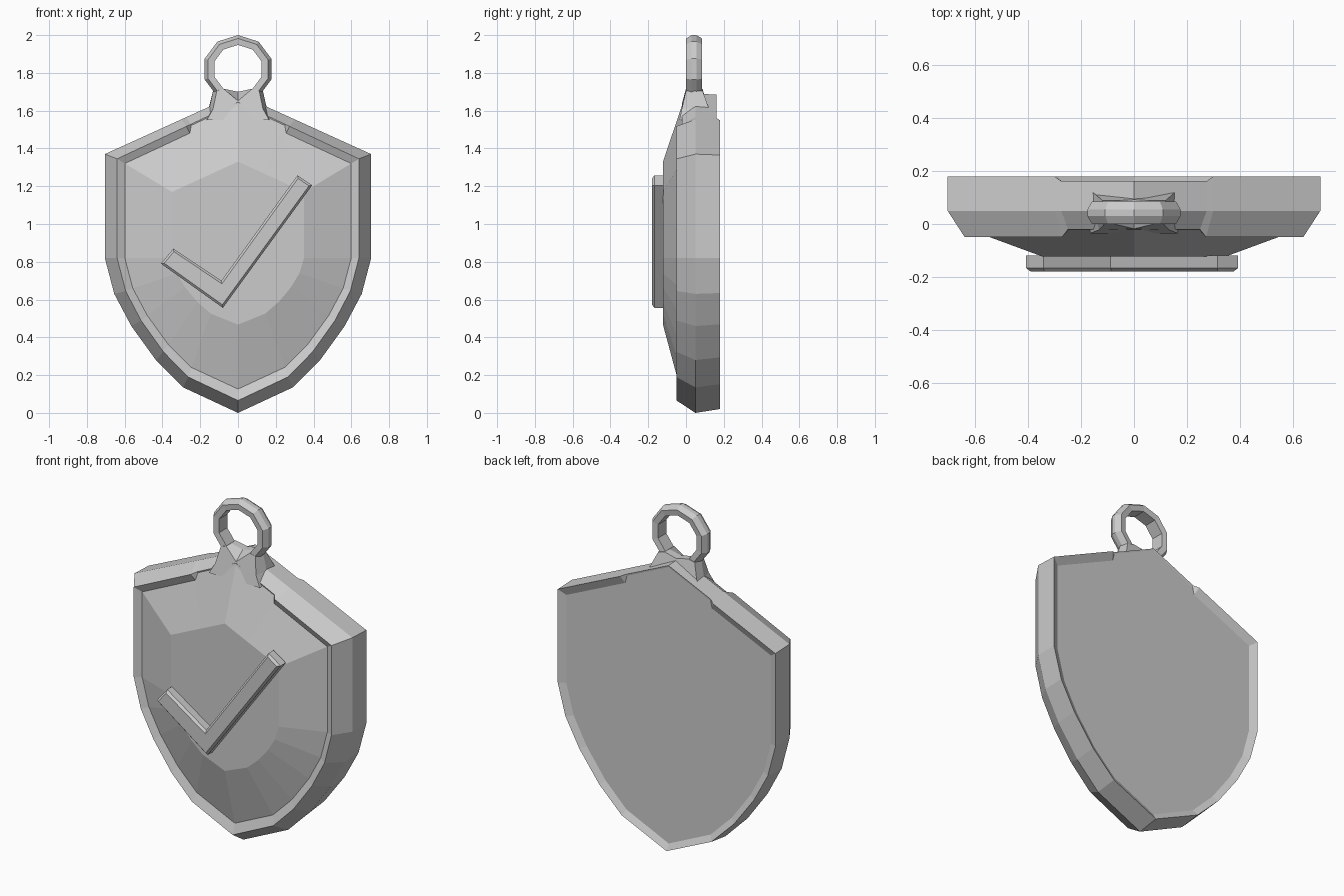
import bpy, bmesh
from math import sin, cos, pi

if "Cube" in bpy.data.objects:
    bpy.data.objects.remove(bpy.data.objects["Cube"])


def finish(bm, name):
    bmesh.ops.recalc_face_normals(bm, faces=bm.faces)
    me = bpy.data.meshes.new(name)
    bm.to_mesh(me)
    bm.free()
    ob = bpy.data.objects.new(name, me)
    bpy.context.collection.objects.link(ob)
    return ob


def loft(name, rings):
    """Bridge equal-length loops of points in order and cap both ends."""
    bm = bmesh.new()
    vs = [[bm.verts.new(p) for p in r] for r in rings]
    n = len(vs[0])
    for a, b in zip(vs, vs[1:]):
        for i in range(n):
            j = (i + 1) % n
            bm.faces.new((a[i], a[j], b[j], b[i]))
    bm.faces.new(vs[0])
    bm.faces.new(vs[-1])
    return finish(bm, name)


# Shield: right half of the outline from tip to shoulder
HALF = [(0, 0.0), (.29, .135), (.435, .28), (.565, .46), (.655, .63), (.705, .82)]


def shield_ring(sx, k, y, corner, apex, y_top=None, step=None):
    """Outline scaled about z=0.82. Near the top centre the rim dies out:
    y_top is its depth there, step = (sx, corner, apex) its size there."""
    half = [(x * sx, y, .82 - (.82 - z) * k) for x, z in HALF]
    half.append((.705 * sx, y, corner))
    half.append((.30 * sx, y, apex + (corner - apex) * .30 / .705))
    s2, c2, a2 = step or (sx, corner, apex)
    yt = y if y_top is None else y_top
    half.append((.275 * s2, yt, a2 + (c2 - a2) * .275 / .705))
    half.append((0, yt, a2))
    return half + [(-x, yy, z) for x, yy, z in half[-2:0:-1]]


loft("shield_body", [
    shield_ring(.94, .93, .16, 1.335, 1.635, step=(.985, 1.358, 1.675)),  # back panel
    shield_ring(1, .975, .18, 1.365, 1.685, .162),                        # back edge
    shield_ring(1, 1, .05, 1.37, 1.69),                                   # widest line
    shield_ring(.908, .92, -.05, 1.345, 1.645, -.02),                     # front rim
    shield_ring(.85, .846, -.03, 1.32, 1.60, -.018,
                step=(.90, 1.342, 1.637)),                                # dome foot
    shield_ring(.496, .43, -.122, 1.17, 1.33),                            # front panel
])

# Hanging ring: open ten-sided loop whose ends sit in the neck
SECTION = [(.18, .03), (.18, .055), (.162, .085), (.128, .08), (.128, .003), (.162, .0)]
loft("hanging_ring", [
    [(1.03 * r * sin(i * pi / 5), y, 1.82 + r * cos(i * pi / 5)) for r, y in SECTION]
    for i in range(-4, 5)])

# Neck: flared block whose V-shaped top closes the ring opening
front = [(.165, -.035, 1.55), (.132, -.022, 1.61), (.112, .0, 1.705), (.076, .0, 1.716), (0, -.018, 1.652)]
mid = [(.175, .05, 1.55), (.152, .05, 1.615), (.132, .045, 1.705), (.076, .045, 1.716), (0, .045, 1.70)]
back = [(.175, .13, 1.55), (.155, .12, 1.615), (.118, .088, 1.705), (.076, .088, 1.716), (0, .092, 1.70)]
loft("ring_neck", [h + [(-x, y, z) for x, y, z in h[3::-1]] for h in (front, mid, back)])

# Check mark: extruded outline with a small front chamfer
CHECK = [(-.408, .79), (-.08, .556), (.393, 1.205), (.315, 1.258), (-.088, .70), (-.342, .87)]
bm = bmesh.new()
base = bm.faces.new([bm.verts.new((x, -.12, z)) for x, z in CHECK])
ext = bmesh.ops.extrude_face_region(bm, geom=[base])["geom"]
bmesh.ops.translate(bm, vec=(0, -.047, 0),
                    verts=[g for g in ext if isinstance(g, bmesh.types.BMVert)])
bm.normal_update()
top = [g for g in ext if isinstance(g, bmesh.types.BMFace)]
bmesh.ops.inset_region(bm, faces=top, thickness=.012, use_even_offset=True)
bmesh.ops.translate(bm, vec=(0, -.013, 0), verts=list(top[0].verts))
finish(bm, "check_mark")
